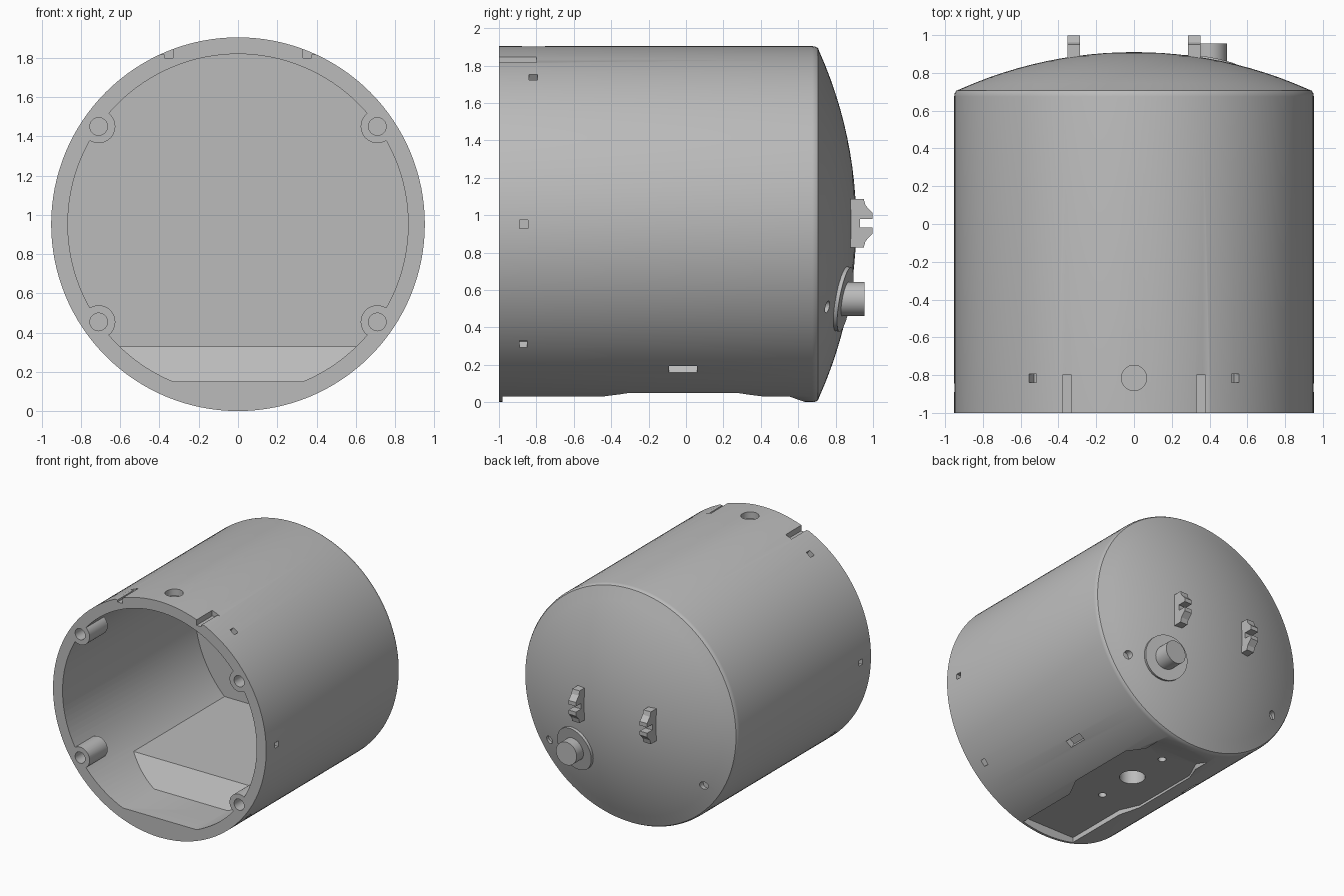
import bpy, bmesh, math
from mathutils import Vector

if "Cube" in bpy.data.objects:
    bpy.data.objects.remove(bpy.data.objects["Cube"], do_unlink=True)

R = 0.952          # outer radius
C = 0.952          # height of the axis
DOME_R = 2.26      # dome sphere radius
APEX = 0.91

grey = bpy.data.materials.new("plain grey")
grey.use_nodes = True
colour = (0.5, 0.5, 0.5, 1)
grey.diffuse_color = colour
grey.node_tree.nodes["Principled BSDF"].inputs["Base Color"].default_value = colour


def to_object(name, bm):
    bmesh.ops.recalc_face_normals(bm, faces=bm.faces)
    mesh = bpy.data.meshes.new(name)
    bm.to_mesh(mesh)
    bm.free()
    mesh.materials.append(grey)
    ob = bpy.data.objects.new(name, mesh)
    bpy.context.collection.objects.link(ob)
    return ob


def prism(name, pts, axis, a, b):
    """Extrude a 2D outline along an axis from a to b."""
    place = {"x": lambda p, t: (t, p[0], p[1]),
             "y": lambda p, t: (p[0], t, p[1]),
             "z": lambda p, t: (p[0], p[1], t)}[axis]
    bm = bmesh.new()
    base = bm.faces.new([bm.verts.new(place(p, a)) for p in pts])
    new = bmesh.ops.extrude_face_region(bm, geom=[base])["geom"]
    shift = Vector(place((0, 0), b - a))
    bmesh.ops.translate(bm, vec=shift, verts=[g for g in new if isinstance(g, bmesh.types.BMVert)])
    return to_object(name, bm)


def circle(u, v, r, n=32):
    return [(u + r * math.cos(math.tau * i / n), v + r * math.sin(math.tau * i / n)) for i in range(n)]


def radial_rect(deg, width, depth):
    """Rectangle sunk into the shell at an angle round the axis."""
    d = Vector((math.cos(math.radians(deg)), math.sin(math.radians(deg))))
    s = Vector((-d.y, d.x)) * width / 2
    mid = Vector((0, C))
    lo, hi = mid + d * (R - depth), mid + d * (R + 0.1)
    return [lo - s, hi - s, hi + s, lo + s]


def carve(target, cutters):
    """Subtract the cutters, bake the result and remove them."""
    for c in cutters:
        m = target.modifiers.new("cut", "BOOLEAN")
        m.operation, m.solver, m.object = "DIFFERENCE", "EXACT", c
    graph = bpy.context.evaluated_depsgraph_get()
    mesh = bpy.data.meshes.new_from_object(target.evaluated_get(graph))
    target.modifiers.clear()
    target.data = mesh
    for c in cutters:
        bpy.data.objects.remove(c, do_unlink=True)


# Shell: revolved profile with rounded shoulder and domed back
def dome_y(r):
    return APEX - DOME_R + math.sqrt(DOME_R ** 2 - r * r)


profile = [(0, -1), (R, -1), (R, 0.675), (R - 0.003, 0.693), (R - 0.011, 0.706)]
profile += [(r, dome_y(r)) for r in [0.925 * (1 - i / 12) for i in range(13)]]
bm = bmesh.new()
verts = [bm.verts.new((r, y, C)) for r, y in profile]
edges = [bm.edges.new(pair) for pair in zip(verts, verts[1:])]
bmesh.ops.spin(bm, geom=verts + edges, cent=(0, 0, C), axis=(0, 1, 0), angle=math.tau, steps=128)
bmesh.ops.remove_doubles(bm, verts=bm.verts, dist=0.0005)
shell = to_object("tank_shell", bm)

# Cavity: bore, less the stepped floor and four screw bosses
cavity = prism("cavity", circle(0, C, 0.867, 128), "y", -1.1, 0.69)
floor = [(-1.2, -0.1), (-1.2, 0.15), (-0.6, 0.15), (-0.47, 0.33), (0.9, 0.33), (0.9, -0.1)]
screws = [(sx * 0.71, C + sz * 0.498) for sx in (-1, 1) for sz in (-1, 1)]
carve(cavity, [prism("floor", floor, "x", -1, 1)]
      + [prism("boss", circle(x, z, 0.085), "y", -1.2, -0.77) for x, z in screws])

cutters = [cavity]
cutters += [prism("screw_hole", circle(x, z, 0.045), "y", -1.1, -0.8) for x, z in screws]

# Underside recess: stepped outline with a ramped end
half = [(-0.98, 0.237), (-0.45, 0.237), (-0.3, 0.305), (0.27, 0.305), (0.42, 0.237), (0.7, 0.237)]
outline = [(w, y) for y, w in half] + [(-w, y) for y, w in reversed(half)]
recess = prism("recess", outline, "z", -0.1, 0.07)
ramp = [(0.44, 0.07), (0.44, 0.2), (0.9, 0.2), (0.9, -0.2), (0.64, -0.2), (0.64, 0)]
carve(recess, [prism("ramp", ramp, "x", -1, 1)])
cutters.append(recess)
for y, r, top in ((-0.02, 0.095, 0.2), (0.32, 0.03, 0.15), (-0.36, 0.03, 0.15)):
    cutters.append(prism("floor_hole", circle(0, y, r), "z", -0.1, top))

# Top hole and mirrored notches, sockets, slots and back holes
cutters.append(prism("top_hole", circle(0, -0.815, 0.067), "z", 1.85, 2.1))
notch = [(0.33, 1.8), (0.375, 1.8), (0.375, 1.817), (0.5, 1.817), (0.5, 2), (0.33, 2)]
sockets = [(0, -0.89, -0.845, 0.045), (-42.4, -0.89, -0.85, 0.05),
           (55.7, -0.84, -0.795, 0.05), (-54.7, -0.09, 0.06, 0.06)]
for side in (1, -1):
    cutters.append(prism("notch", [(side * x, z) for x, z in notch], "y", -1.1, -0.8))
    cutters.append(prism("back_hole", circle(side * 0.69, 0.51, 0.032), "y", 0.72, 1.0))
    for deg, y0, y1, width in sockets:
        pts = [(side * p[0], p[1]) for p in radial_rect(deg, width, 0.05)]
        cutters.append(prism("socket", pts, "y", y0, y1))
carve(shell, cutters)

# Back lugs: slotted hooks
upper = [(0.86, 0.13), (0.95, 0.13), (0.96, 0.095), (0.998, 0.055), (0.998, 0.023), (0.93, 0.023)]
lug = [(y, C + 0.005 + z) for y, z in upper] + [(y, C + 0.005 - z) for y, z in reversed(upper)]
parts = [shell]
for side, label in ((1, "left"), (-1, "right")):
    parts.append(prism(label + "_lug", lug, "x", side * 0.318 - 0.033, side * 0.318 + 0.033))

# Outlet: flange lying on the dome, with a straight stem
px, pz = 0.4, -0.4
flange = prism("outlet_flange", circle(0, 0, 0.175, 64), "y", -0.03, 0.014)
normal = Vector((px, math.sqrt(DOME_R ** 2 - px * px - pz * pz), pz))
flange.rotation_mode = "QUATERNION"
flange.rotation_quaternion = Vector((0, 1, 0)).rotation_difference(normal)
flange.location = (px, dome_y(math.hypot(px, pz)), C + pz)
stem = prism("outlet_stem", circle(px, C + pz, 0.092, 48), "y", 0.75, 0.955)
parts += [flange, stem]

bpy.ops.object.select_all(action="DESELECT")
for ob in parts:
    ob.select_set(True)
bpy.context.view_layer.objects.active = shell
bpy.ops.object.shade_smooth_by_angle(angle=math.radians(25))
